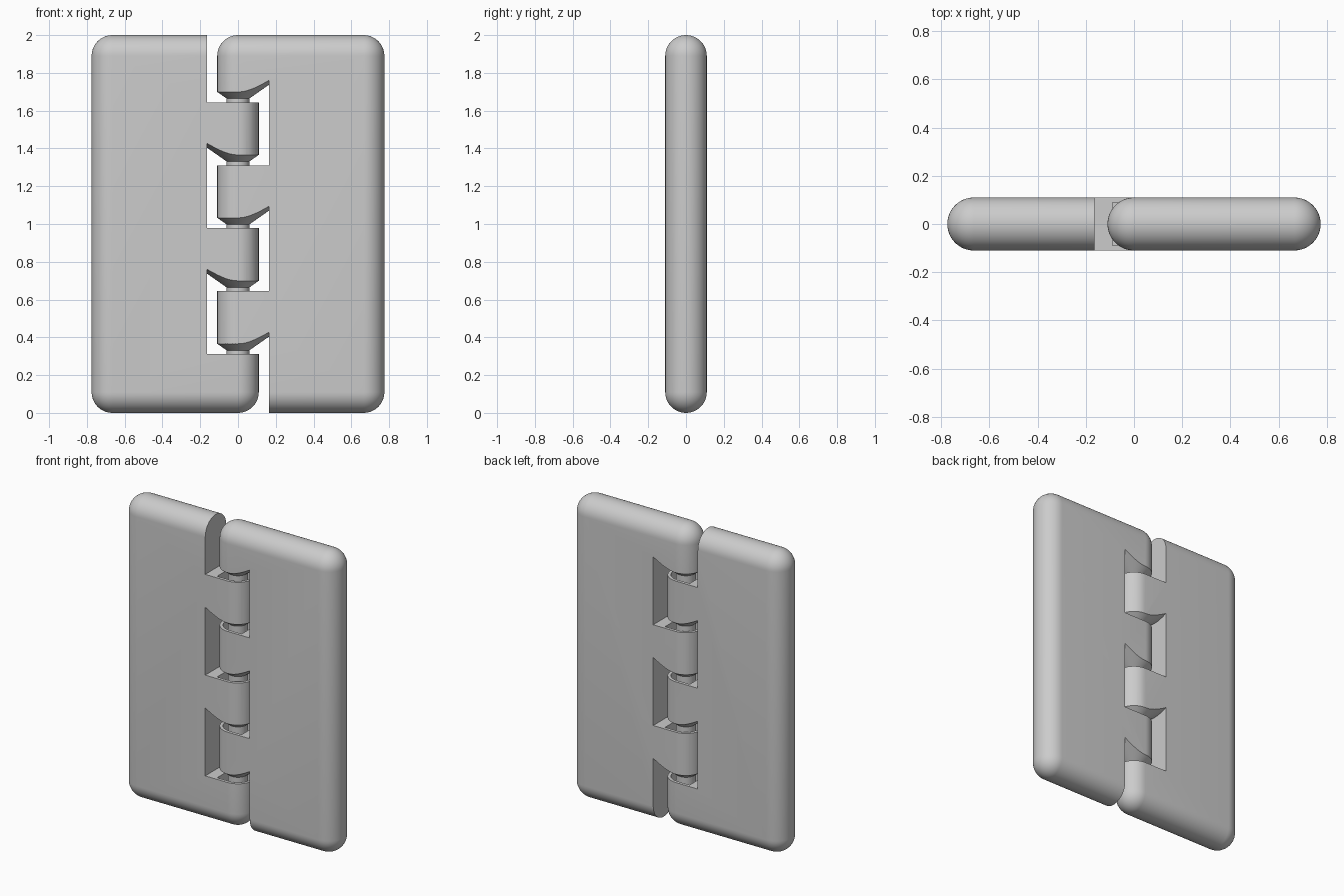
import bpy, bmesh, math
from mathutils import Matrix, Vector

if "Cube" in bpy.data.objects:
    bpy.data.objects.remove(bpy.data.objects["Cube"])

R = 0.11            # half thickness, also knuckle radius
PIN_R = 0.06
EDGE = 0.163        # distance of leaf edge from hinge axis
SEG = 64
FLATS = [0.311 + i / 3 for i in range(5)]   # flat tops of the lower five knuckles

grey = bpy.data.materials.new("light_grey")
grey.diffuse_color = (0.6, 0.6, 0.6, 1)
grey.use_nodes = True
grey.node_tree.nodes["Principled BSDF"].inputs["Base Color"].default_value = grey.diffuse_color


def to_object(bm, name):
    bmesh.ops.recalc_face_normals(bm, faces=bm.faces[:])
    me = bpy.data.meshes.new(name)
    bm.to_mesh(me)
    bm.free()
    ob = bpy.data.objects.new(name, me)
    bpy.context.collection.objects.link(ob)
    me.materials.append(grey)
    return ob


def activate(ob):
    bpy.ops.object.select_all(action='DESELECT')
    ob.select_set(True)
    bpy.context.view_layer.objects.active = ob


def cut(ob, cutter):
    activate(ob)
    mod = ob.modifiers.new("cut", 'BOOLEAN')
    mod.operation = 'DIFFERENCE'
    mod.solver = 'EXACT'
    mod.object = cutter
    bpy.ops.object.modifier_apply(modifier=mod.name)
    bpy.data.objects.remove(cutter, do_unlink=True)


def leaf_body(name, side):
    # pillow-edged plate: hull of four corner spheres
    bm = bmesh.new()
    for x in (-0.665 * side, 0):
        for z in (R, 2 - R):
            bmesh.ops.create_uvsphere(bm, u_segments=48, v_segments=24, radius=R,
                                      matrix=Matrix.Translation((x, 0, z)))
    res = bmesh.ops.convex_hull(bm, input=bm.verts[:])
    keep = {g for g in res["geom"] if isinstance(g, bmesh.types.BMFace)}
    bmesh.ops.delete(bm, geom=[f for f in bm.faces if f not in keep], context='FACES')
    bmesh.ops.delete(bm, geom=[v for v in bm.verts if not v.link_faces], context='VERTS')
    bmesh.ops.dissolve_limit(bm, angle_limit=0.002, verts=bm.verts[:], edges=bm.edges[:])
    return to_object(bm, name)


def slot_cutter(side, i):
    # space for the other leaf's knuckle, with a conical ceiling
    bottom = FLATS[i - 1] if i > 0 else -0.3
    far = 0.3
    if i < 5:
        c = FLATS[i] + 0.02
        prof = [(far, bottom), (far, c + 0.7 * (far - PIN_R)), (PIN_R, c)]
    else:
        prof = [(far, bottom), (far, 2.3)]
    bm = bmesh.new()
    rings = [[bm.verts.new((r * math.cos(2 * math.pi * k / SEG),
                            r * math.sin(2 * math.pi * k / SEG), z))
              for k in range(SEG)] for r, z in prof]
    for a, b in zip(rings, rings[1:]):
        for k in range(SEG):
            n = (k + 1) % SEG
            bm.faces.new((a[k], a[n], b[n], b[k]))
    bm.faces.new(rings[0])
    bm.faces.new(rings[-1])
    # straight wall at the leaf edge
    res = bmesh.ops.bisect_plane(bm, geom=bm.verts[:] + bm.edges[:] + bm.faces[:],
                                 plane_co=Vector((-EDGE * side, 0, 0)),
                                 plane_no=Vector((-side, 0, 0)), clear_outer=True)
    edges = [e for e in res["geom_cut"] if isinstance(e, bmesh.types.BMEdge)]
    bmesh.ops.edgenet_fill(bm, edges=edges)
    return to_object(bm, "slot_cutter")


def socket_cutter(side, z):
    # D-shaped pin socket sunk into a knuckle's flat top
    r, depth = 0.09, 0.16
    pts = [(-r, -r)] + [(r * math.cos(a), r * math.sin(a)) for a in
                        [math.pi * (k / 32 - 0.5) for k in range(33)]] + [(-r, r)]
    bm = bmesh.new()
    lo = [bm.verts.new((x * side, y, z - depth)) for x, y in pts]
    hi = [bm.verts.new((x * side, y, z + 0.01)) for x, y in pts]
    bm.faces.new(lo)
    bm.faces.new(hi)
    for k in range(len(pts)):
        n = (k + 1) % len(pts)
        bm.faces.new((lo[k], lo[n], hi[n], hi[k]))
    return to_object(bm, "socket_cutter")


def pin(name, z):
    # pin hanging below a knuckle's cone into the socket underneath
    bm = bmesh.new()
    bmesh.ops.create_cone(bm, cap_ends=True, segments=SEG, radius1=PIN_R, radius2=PIN_R,
                          depth=0.17, matrix=Matrix.Translation((0, 0, z - 0.055)))
    return to_object(bm, name)


parts = []
for side, name, own in ((1, "left", 0), (-1, "right", 1)):
    leaf = leaf_body(name + "_leaf", side)
    for i in range(6):
        if i % 2 != own:
            cut(leaf, slot_cutter(side, i))
    for i in range(5):
        if i % 2 == own:
            cut(leaf, socket_cutter(side, FLATS[i]))
        else:
            parts.append(pin(f"{name}_pin_{i + 1}", FLATS[i]))
    parts.append(leaf)

for ob in parts:
    activate(ob)
    bpy.ops.object.shade_smooth_by_angle(angle=math.radians(25))
